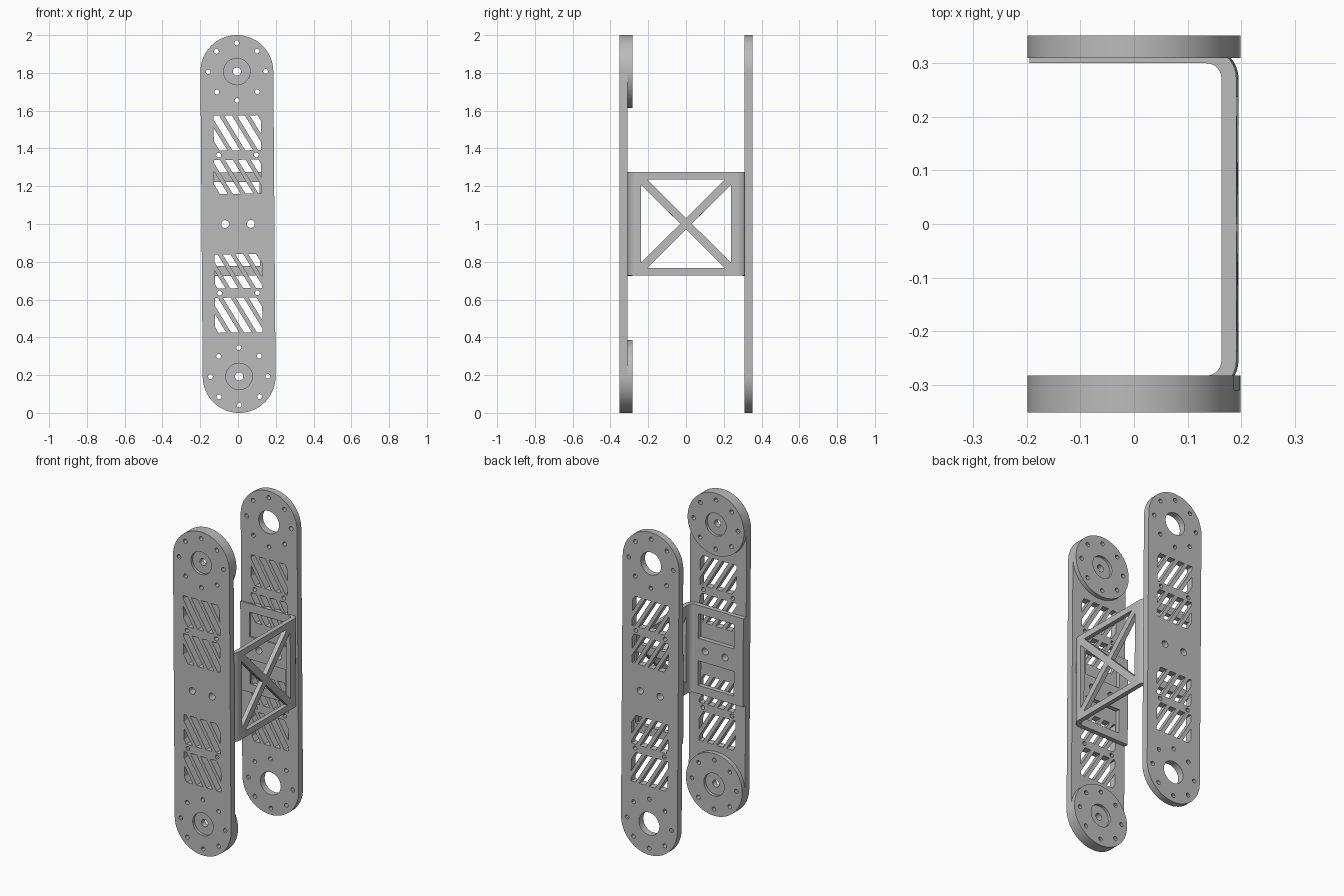
import bpy, bmesh, math
from mathutils import Matrix

cube = bpy.data.objects.get("Cube")
if cube:
    bpy.data.objects.remove(cube)

grey = bpy.data.materials.new("satin grey")
grey.use_nodes = True
grey.diffuse_color = (0.5, 0.5, 0.5, 1)
grey.node_tree.nodes["Principled BSDF"].inputs["Base Color"].default_value = (0.5, 0.5, 0.5, 1)

# The whole frame leans very slightly sideways
LEAN = Matrix.Translation((0, 0, 1)) @ Matrix.Rotation(math.radians(-0.42), 4, 'Y')
FACING = {
    'y': Matrix.Rotation(math.pi / 2, 4, 'X'),
    'x': Matrix.Rotation(math.pi / 2, 4, 'Z') @ Matrix.Rotation(math.pi / 2, 4, 'X'),
    'z': Matrix.Identity(4),
}
R = 0.193          # end radius of the side plates
END = 1 - R        # height of the pivot centres from the middle
HUB = 0.07         # pivot bore radius


def arc(cx, cy, r, start=0, sweep=360, n=28):
    count = n if sweep == 360 else n + 1
    return [(cx + r * math.cos(math.radians(start + sweep * i / n)),
             cy + r * math.sin(math.radians(start + sweep * i / n))) for i in range(count)]


def rect(x0, x1, y0, y1):
    return [(x0, y0), (x1, y0), (x1, y1), (x0, y1)]


def sheet(name, loops, axis, lo, hi):
    """Extrude an outline with holes between lo and hi along an axis."""
    curve = bpy.data.curves.new(name, 'CURVE')
    curve.dimensions = '2D'
    curve.fill_mode = 'BOTH'
    curve.extrude = (hi - lo) / 2
    for loop in loops:
        s = curve.splines.new('POLY')
        s.points.add(len(loop) - 1)
        for p, (x, y) in zip(s.points, loop):
            p.co = (x, y, 0, 1)
        s.use_cyclic_u = True
    tmp = bpy.data.objects.new(name + " outline", curve)
    bpy.context.collection.objects.link(tmp)
    mesh = bpy.data.meshes.new_from_object(tmp.evaluated_get(bpy.context.evaluated_depsgraph_get()))
    bpy.data.objects.remove(tmp)
    bm = bmesh.new()
    bm.from_mesh(mesh)
    bmesh.ops.remove_doubles(bm, verts=bm.verts, dist=1e-5)
    bmesh.ops.recalc_face_normals(bm, faces=bm.faces)
    bm.to_mesh(mesh)
    bm.free()
    mid = (lo + hi) / 2
    offset = {'x': (mid, 0, 0), 'y': (0, mid, 0), 'z': (0, 0, mid)}[axis]
    mesh.transform(LEAN @ Matrix.Translation(offset) @ FACING[axis])
    mesh.materials.clear()
    mesh.materials.append(grey)
    mesh.name = name
    obj = bpy.data.objects.new(name, mesh)
    bpy.context.collection.objects.link(obj)
    obj.select_set(True)
    return obj


def clip(poly, limit, sign):
    """Keep the part of a polygon where sign * x <= sign * limit."""
    out = []
    for (ax, ay), (bx, by) in zip(poly, poly[1:] + poly[:1]):
        a_in, b_in = sign * ax <= sign * limit, sign * bx <= sign * limit
        if a_in:
            out.append((ax, ay))
        if a_in != b_in:
            t = (limit - ax) / (bx - ax)
            out.append((limit, ay + t * (by - ay)))
    return out


def slots(z0, z1, half=0.125, width=0.042, pitch=0.068):
    """Slanted vents cut off square at the sides of a panel."""
    run = (z1 - z0) * 0.6
    loops = []
    x = -half - run + 0.03
    while x < half - 0.01:
        strip = [(x, z1), (x + run, z0), (x + run + width, z0), (x + width, z1)]
        strip = clip(clip(strip, half, 1), -half, -1)
        if len(strip) > 2:
            loops.append(strip)
        x += pitch
    return loops


def bolt_circle(cz):
    return [arc(0.152 * math.cos(k * math.pi / 4), cz + 0.152 * math.sin(k * math.pi / 4), 0.013, n=12)
            for k in range(8)]


mid_holes = [arc(s * 0.068, 0, 0.021, n=16) for s in (-1, 1)]

# Side plates: capsule outline, pivot bores, bolt holes and vents
plate = [arc(0, END, R, 0, 180, 32) + arc(0, -END, R, 180, 180, 32)] + mid_holes
upper = slots(0.39, 0.575) + slots(0.16, 0.34)
plate += upper + [[(-x, -z) for x, z in loop] for loop in upper]
for s in (-1, 1):
    plate += [arc(0, s * END, HUB)] + bolt_circle(s * END)
    plate += [arc(t * 0.1, s * 0.365, 0.013, n=12) for t in (-1, 1)]
sheet("front_plate", plate, 'y', -0.352, -0.31)
sheet("back_plate", plate, 'y', 0.31, 0.352)

# Pivot discs behind the front plate, each with a recessed hub
for s, label in ((1, "upper"), (-1, "lower")):
    c = s * END
    sheet(label + "_pivot_disc", [arc(0, c, R, n=64), arc(0, c, HUB)] + bolt_circle(c), 'y', -0.31, -0.283)
    sheet(label + "_pivot_hub", [arc(0, c, HUB), arc(0, c, 0.022, n=16)], 'y', -0.335, -0.3)

# Bracket: two flanges, rounded bends and a cross-braced web
T, BEND, H = 0.028, 0.137, 0.274
Y0, Y1 = -0.255, 0.272
flange = [rect(-0.193, BEND, -H, H)] + mid_holes
flange += [rect(-0.13, 0.115, 0.07, 0.222), rect(-0.13, 0.115, -0.222, -0.07)]
sheet("front_flange", flange, 'y', Y0 - 2 * T, Y0 - T)
sheet("back_flange", flange, 'y', Y1 + T, Y1 + 2 * T)
for label, y, start in (("front", Y0, -90), ("back", Y1, 0)):
    ring = arc(BEND, y, 2 * T, start, 90, 10) + arc(BEND, y, T, start + 90, -90, 10)
    sheet(label + "_bend", [ring], 'z', -H, H)

# Web openings are four triangles left between the diagonal braces
a, b, g = 0.237, 0.235, 0.03
web = [rect(Y0, Y1, -H, H)]
for s in (-1, 1):
    web.append([(s * a, b - g * b / a), (s * a, g * b / a - b), (s * g, 0)])
    web.append([(g - a, s * b), (a - g, s * b), (0, s * g * b / a)])
sheet("web", web, 'x', BEND + T, BEND + 2 * T)

bpy.context.view_layer.objects.active = bpy.context.selected_objects[0]
bpy.ops.object.shade_smooth_by_angle(angle=math.radians(30))
